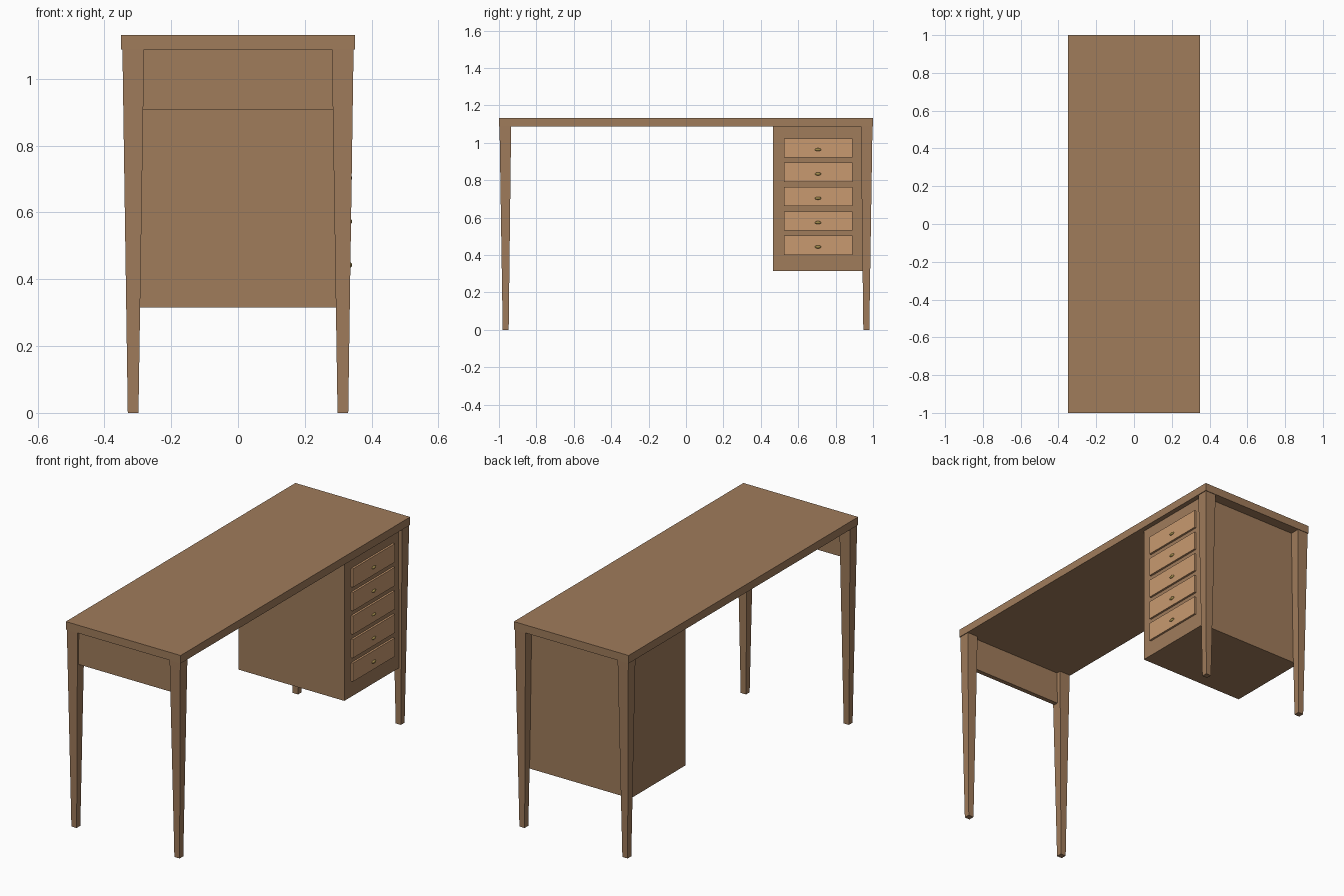
import bpy, bmesh
from mathutils import Matrix

if "Cube" in bpy.data.objects:
    bpy.data.objects.remove(bpy.data.objects["Cube"])


def material(name, rgb):
    m = bpy.data.materials.new(name)
    m.diffuse_color = (*rgb, 1)
    m.use_nodes = True
    m.node_tree.nodes["Principled BSDF"].inputs["Base Color"].default_value = m.diffuse_color
    return m


WOOD = material("wood", (0.35, 0.20, 0.105))
LIGHT = material("light_wood", (0.58, 0.32, 0.16))
BRASS = material("brass", (0.35, 0.25, 0.07))


def finish(name, bm, mat):
    bmesh.ops.recalc_face_normals(bm, faces=bm.faces)
    me = bpy.data.meshes.new(name)
    bm.to_mesh(me)
    bm.free()
    me.materials.append(mat)
    ob = bpy.data.objects.new(name, me)
    bpy.context.collection.objects.link(ob)
    return ob


def box(name, lo, hi, mat=WOOD):
    bm = bmesh.new()
    bmesh.ops.create_cube(bm, size=1)
    for v in bm.verts:
        v.co = [lo[i] if v.co[i] < 0 else hi[i] for i in range(3)]
    return finish(name, bm, mat)


# Desktop slab
box("desktop", (-0.35, -1, 1.088), (0.35, 1, 1.132))

# Four tapered square legs
def leg(name, sx, sy):
    bm = bmesh.new()
    bmesh.ops.create_cube(bm, size=1)
    for v in bm.verts:
        top = v.co.z > 0
        xs = (0.281, 0.346) if top else (0.298, 0.330)
        ys = (0.935, 0.997) if top else (0.948, 0.980)
        v.co = (sx * xs[v.co.x > 0], sy * ys[v.co.y > 0], 1.088 if top else 0)
    finish(name, bm, WOOD)


for sy, end in ((-1, "front"), (1, "back")):
    for sx, side in ((-1, "left"), (1, "right")):
        leg(f"{end}_{side}_leg", sx, sy)

# Apron rail between the front legs
box("front_apron", (-0.31, -0.985, 0.908), (0.31, -0.96, 1.088))

# Drawer cabinet
box("cabinet", (-0.323, 0.465, 0.315), (0.323, 0.943, 1.088))

# Drawer fronts, each with an oval knob
for i in range(5):
    z = 0.452 + 0.13 * i
    box(f"drawer_front_{i + 1}", (0.315, 0.524, z - 0.051),
        (0.334, 0.889, z + 0.051), LIGHT)
    bm = bmesh.new()
    bmesh.ops.create_uvsphere(
        bm, u_segments=16, v_segments=10, radius=1,
        matrix=Matrix.Translation((0.334, 0.706, z - 0.009))
        @ Matrix.Diagonal((0.008, 0.017, 0.008, 1)))
    for f in bm.faces:
        f.smooth = True
    finish(f"drawer_knob_{i + 1}", bm, BRASS)
